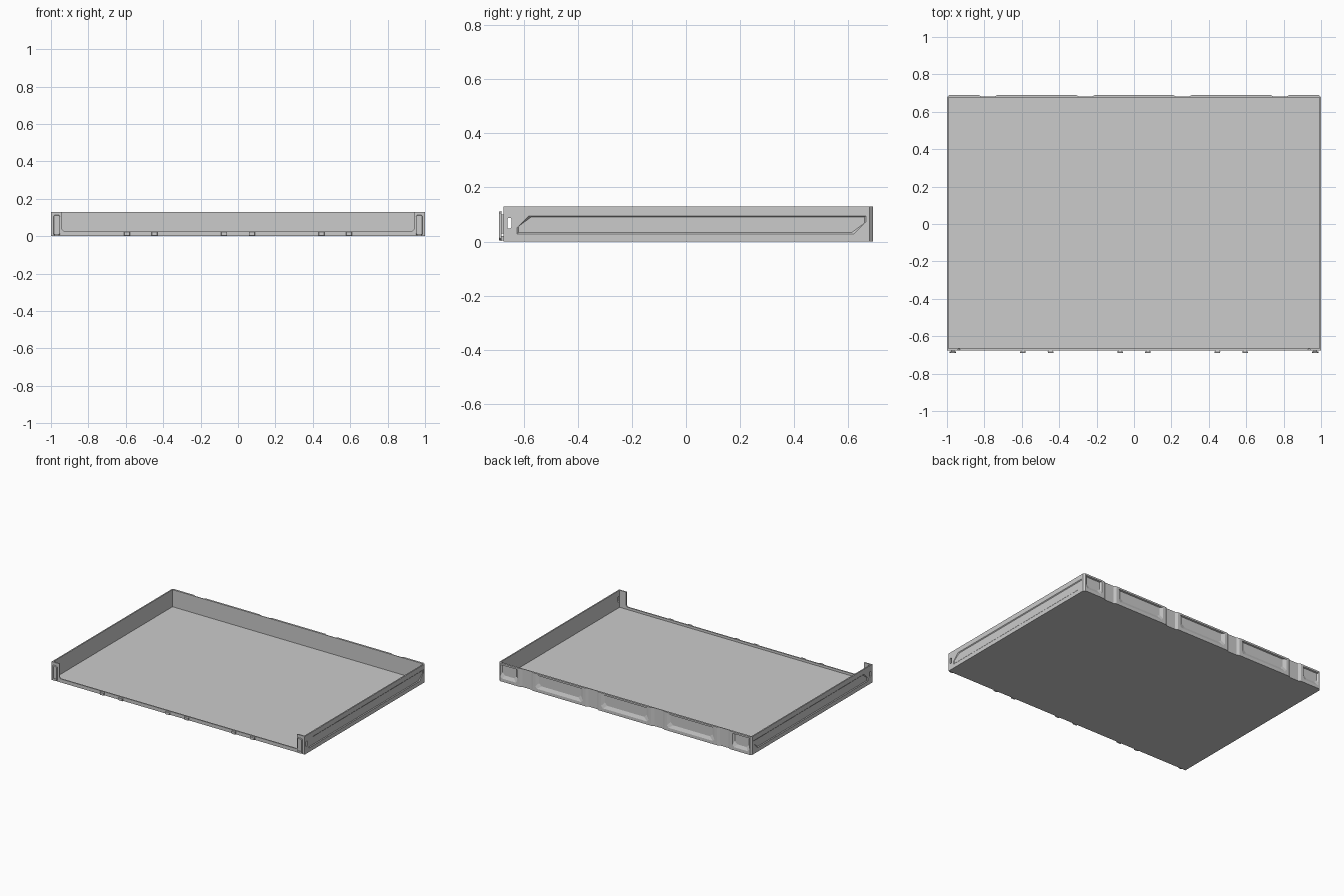
import bpy, bmesh
from mathutils import Vector

if "Cube" in bpy.data.objects:
    bpy.data.objects.remove(bpy.data.objects["Cube"])


def loft(name, a, b):
    """Closed solid between two matching loops of 3D points."""
    bm = bmesh.new()
    va = [bm.verts.new(p) for p in a]
    vb = [bm.verts.new(p) for p in b]
    n = len(va)
    bm.faces.new(va)
    bm.faces.new(vb[::-1])
    for i in range(n):
        bm.faces.new((va[i], vb[i], vb[(i + 1) % n], va[(i + 1) % n]))
    bmesh.ops.recalc_face_normals(bm, faces=bm.faces)
    me = bpy.data.meshes.new(name)
    bm.to_mesh(me)
    bm.free()
    ob = bpy.data.objects.new(name, me)
    bpy.context.collection.objects.link(ob)
    return ob


def box(name, x0, x1, y0, y1, z0, z1):
    r = [(x0, y0), (x1, y0), (x1, y1), (x0, y1)]
    return loft(name, [(x, y, z0) for x, y in r], [(x, y, z1) for x, y in r])


def rect_xz(x0, x1, z0, z1, y):
    return [(x0, y, z0), (x1, y, z0), (x1, y, z1), (x0, y, z1)]


def chamfered(x0, x1, z0, z1, c, y):
    return [(x0 + c, y, z0), (x1 - c, y, z0), (x1, y, z0 + c), (x1, y, z1 - c),
            (x1 - c, y, z1), (x0 + c, y, z1), (x0, y, z1 - c), (x0, y, z0 + c)]


def bake(ob, cutters):
    """Subtract the cutters, then remove them."""
    for c in cutters:
        m = ob.modifiers.new("cut", 'BOOLEAN')
        m.operation, m.solver, m.object = 'DIFFERENCE', 'EXACT', c
        c.hide_render = True
    dg = bpy.context.evaluated_depsgraph_get()
    me = bpy.data.meshes.new_from_object(ob.evaluated_get(dg))
    ob.modifiers.clear()
    ob.data = me
    for c in cutters:
        bpy.data.objects.remove(c)


H, FRONT, BACK, IN = 0.13, -0.675, 0.69, 0.676

# tray body with clipped rear corners
plan = [(-1, FRONT), (1, FRONT), (1, BACK - .012), (.988, BACK),
        (-.988, BACK), (-1, BACK - .012)]
tray = loft("tray", [(x, y, 0) for x, y in plan], [(x, y, H) for x, y in plan])
cuts = [box("interior", -.991, .991, FRONT + .009, IN, .008, .3)]

# open front above a low lip, with small corner fillets
o = [(-.94, .3), (-.94, .035), (-.93, .025), (.93, .025), (.94, .035), (.94, .3)]
cuts.append(loft("front_opening", [(x, -.8, z) for x, z in o], [(x, -.655, z) for x, z in o]))

# rear wall: full height channels
for cx in (-.78, -.26, .26, .78):
    t = [(cx - .06, .70), (cx - .052, .69), (cx - .034, .681),
         (cx + .034, .681), (cx + .052, .69), (cx + .06, .70)]
    cuts.append(loft("channel", [(x, y, -.1) for x, y in t], [(x, y, .3) for x, y in t]))

# rear wall: pockets with sloped bottom and sides
for x0, x1 in ((-.985, -.85), (-.71, -.33), (-.19, .19), (.33, .71), (.85, .985)):
    s = .025 if x1 - x0 > .2 else .012
    outer = [(x0, .691, .035), (x0 + .012, .691, .02), (x1 - .012, .691, .02),
             (x1, .691, .035), (x1, .691, .118), (x0, .691, .118)]
    inner = [(x0 + s, .68, .062), (x0 + s + .02, .68, .044), (x1 - s - .02, .68, .044),
             (x1 - s, .68, .062), (x1 - s, .68, .114), (x0 + s, .68, .114)]
    cuts.append(loft("pocket", outer, inner))

# side walls: shallow clipped panels and through slots
panel = [(-.625, .028), (.62, .028), (.666, .074), (.666, .096), (-.58, .096), (-.625, .051)]
mid = Vector((.02, .062))
for s in (-1, 1):
    small = [(y + (.007 if y < mid.x else -.007), z + (.006 if z < mid.y else -.006))
             for y, z in panel]
    cuts.append(loft("side_panel", [(s * 1.0005, y, z) for y, z in panel],
                     [(s * .9955, y, z) for y, z in small]))
    sl = [(z, y) for y, _, z in chamfered(-.66, -.645, .048, .088, .004, 0)]
    cuts.append(loft("side_slot", [(s * 1.1, y, z) for z, y in sl],
                     [(s * .95, y, z) for z, y in sl]))
bake(tray, cuts)

# tall corner latches: stem plus recessed head
for s, side in ((-1, "left"), (1, "right")):
    c = s * .969
    box(side + "_latch_stem", c - .01, c + .01, -.685, FRONT + .002, .03, .1)
    head = loft(side + "_latch_head", chamfered(c - .018, c + .018, .005, .113, .006, -.682),
                chamfered(c - .016, c + .016, .007, .111, .006, -.69))
    bake(head, [loft("recess", rect_xz(c - .009, c + .009, .022, .103, -.70),
                     rect_xz(c - .009, c + .009, .022, .103, -.686))])

# small clips along the front lip
for i in (-1, 0, 1):
    for d in (-.074, .074):
        c = i * .52 + d
        box("lip_clip_stem", c - .01, c + .01, -.685, FRONT + .002, .004, .02)
        loft("lip_clip_head", rect_xz(c - .016, c + .016, .002, .024, -.682),
             rect_xz(c - .014, c + .014, .004, .021, -.69))
